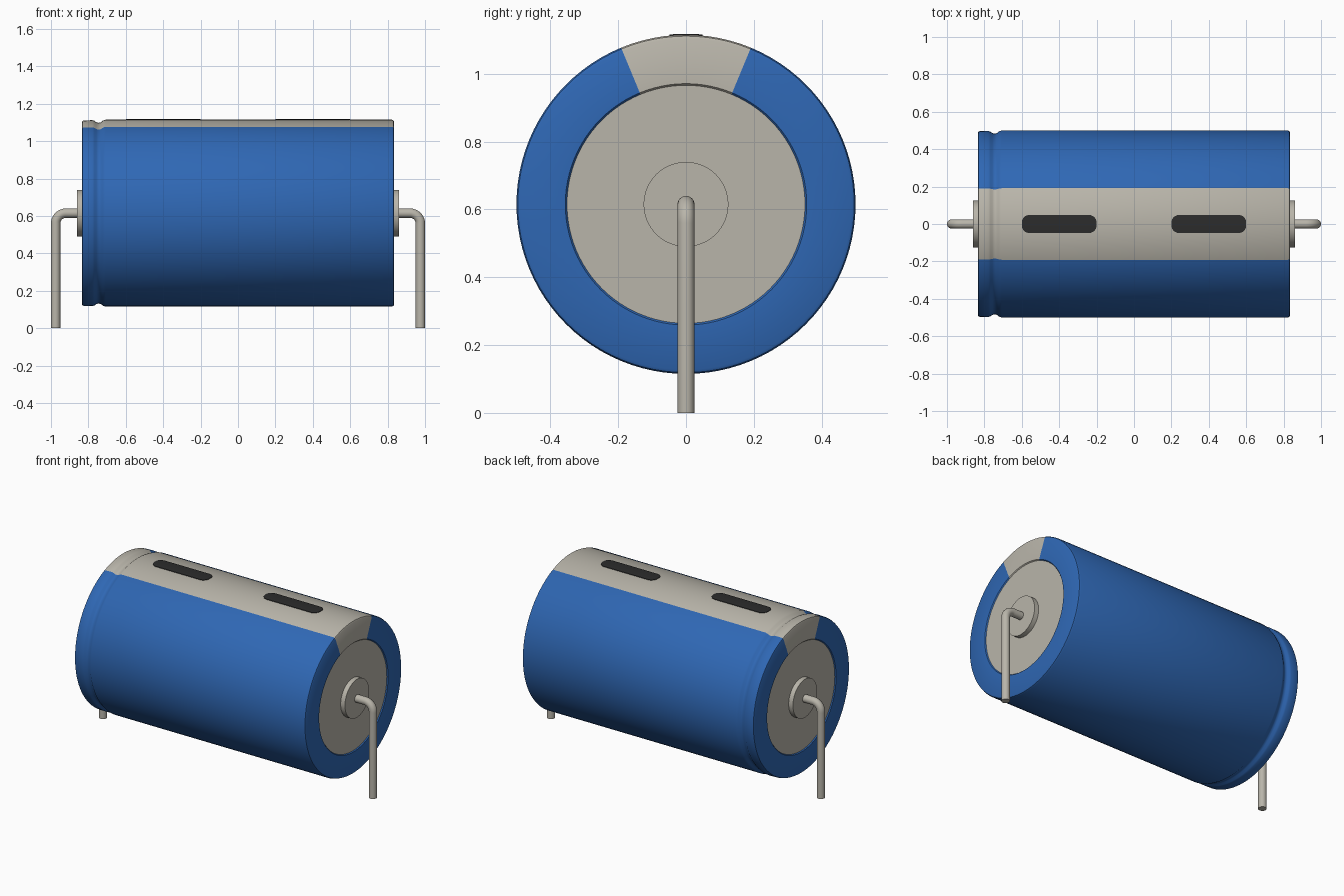
import bpy, bmesh, math
from mathutils import Vector

if "Cube" in bpy.data.objects:
    bpy.data.objects.remove(bpy.data.objects["Cube"], do_unlink=True)

AXIS_Z = 0.615
SEG = 96


def material(name, rgb, rough=0.5):
    m = bpy.data.materials.new(name)
    m.use_nodes = True
    m.diffuse_color = (*rgb, 1)
    b = m.node_tree.nodes["Principled BSDF"]
    b.inputs["Base Color"].default_value = (*rgb, 1)
    b.inputs["Roughness"].default_value = rough
    return m


blue = material("sleeve blue", (0.028, 0.136, 0.456))
silver = material("warm silver", (0.485, 0.462, 0.402))
dark = material("mark charcoal", (0.025, 0.025, 0.025))


def finish(name, bm, mats, angle=35):
    bmesh.ops.recalc_face_normals(bm, faces=bm.faces)
    me = bpy.data.meshes.new(name)
    bm.to_mesh(me)
    bm.free()
    for m in mats:
        me.materials.append(m)
    ob = bpy.data.objects.new(name, me)
    bpy.context.collection.objects.link(ob)
    bpy.ops.object.select_all(action='DESELECT')
    ob.select_set(True)
    bpy.context.view_layer.objects.active = ob
    bpy.ops.object.shade_smooth_by_angle(angle=math.radians(angle))
    return ob


def lathe(profile, seg=SEG, cap=False):
    """Spin (x, radius) points about the long axis; angle 0 points up."""
    bm = bmesh.new()
    rings = []
    for x, r in profile:
        ring = []
        for i in range(seg):
            a = 2 * math.pi * i / seg
            ring.append(bm.verts.new((x, r * math.sin(a), AXIS_Z + r * math.cos(a))))
        rings.append(ring)
    for p, q in zip(rings, rings[1:]):
        for i in range(seg):
            j = (i + 1) % seg
            bm.faces.new((p[i], p[j], q[j], q[i]))
    if cap:
        bm.faces.new(rings[0])
        bm.faces.new(rings[-1])
    return bm


# Shrink sleeve: rounded ends, crimp groove near the right end, polarity stripe on top
profile = [(-0.822, 0.345), (-0.828, 0.350), (-0.835, 0.356), (-0.835, 0.486),
           (-0.832, 0.493), (-0.825, 0.496), (-0.778, 0.497), (-0.768, 0.494),
           (-0.757, 0.486), (-0.745, 0.483), (-0.733, 0.486), (-0.722, 0.495),
           (-0.708, 0.500), (0.822, 0.500), (0.831, 0.496), (0.835, 0.488),
           (0.835, 0.356), (0.828, 0.350), (0.822, 0.345)]
bm = lathe(profile)
for f in bm.faces:
    c = f.calc_center_median()
    if abs(math.atan2(c.y, c.z - AXIS_Z)) < math.radians(22.5):
        f.material_index = 1
finish("sleeve", bm, [blue, silver])

# Metal can, seen as the slightly recessed end discs
finish("can", lathe([(-0.829, 0.352), (0.829, 0.352)], cap=True), [silver])

# Dark minus marks lying on the stripe, wrapped to its curve
HALF_L, HALF_W, CORNER = 0.2, 0.048, 0.04
for side, cx in (("right", -0.4), ("left", 0.4)):
    bm = bmesh.new()
    xs = [-HALF_L + CORNER * (1 - math.cos(math.pi / 2 * i / 6)) for i in range(7)]
    xs += [-x for x in reversed(xs)]
    rows = []
    for x in xs:
        d = max(0.0, abs(x) - (HALF_L - CORNER))
        w = HALF_W - CORNER + math.sqrt(max(0.0, CORNER ** 2 - d ** 2))
        row = []
        for j in range(9):
            y = w * (j / 4 - 1)
            row.append(bm.verts.new((cx + x, y, AXIS_Z + math.sqrt(0.503 ** 2 - y * y))))
        rows.append(row)
    for p, q in zip(rows, rows[1:]):
        for j in range(8):
            bm.faces.new((p[j], q[j], q[j + 1], p[j + 1]))
    ret = bmesh.ops.extrude_face_region(bm, geom=bm.faces[:])
    for v in ret["geom"]:
        if isinstance(v, bmesh.types.BMVert):
            v.co.z -= 0.006
    finish(f"{side}_minus_mark", bm, [dark])

# Terminal bosses and bent wire leads at both ends
WIRE, BEND, LEG_X = 0.025, 0.055, 0.975
for side, s in (("right", -1), ("left", 1)):
    finish(f"{side}_boss", lathe([(s * 0.80, 0.125), (s * 0.86, 0.125)], 64, True), [silver])

    path = [Vector((0.82, 0, AXIS_Z))]
    for i in range(13):
        a = math.pi / 2 * i / 12
        path.append(Vector((LEG_X - BEND + BEND * math.sin(a), 0,
                            AXIS_Z - BEND + BEND * math.cos(a))))
    path.append(Vector((LEG_X, 0, 0)))
    angles = [0] + [math.pi / 2 * i / 12 for i in range(13)] + [math.pi / 2]
    bm = bmesh.new()
    rings = []
    for p, a in zip(path, angles):
        n = Vector((math.sin(a), 0, math.cos(a)))
        ring = []
        for k in range(24):
            t = 2 * math.pi * k / 24
            c = p + n * (WIRE * math.cos(t)) + Vector((0, WIRE * math.sin(t), 0))
            ring.append(bm.verts.new((s * c.x, c.y, c.z)))
        rings.append(ring)
    for p, q in zip(rings, rings[1:]):
        for k in range(24):
            bm.faces.new((p[k], p[(k + 1) % 24], q[(k + 1) % 24], q[k]))
    bm.faces.new(rings[0])
    bm.faces.new(rings[-1])
    finish(f"{side}_lead", bm, [silver])
